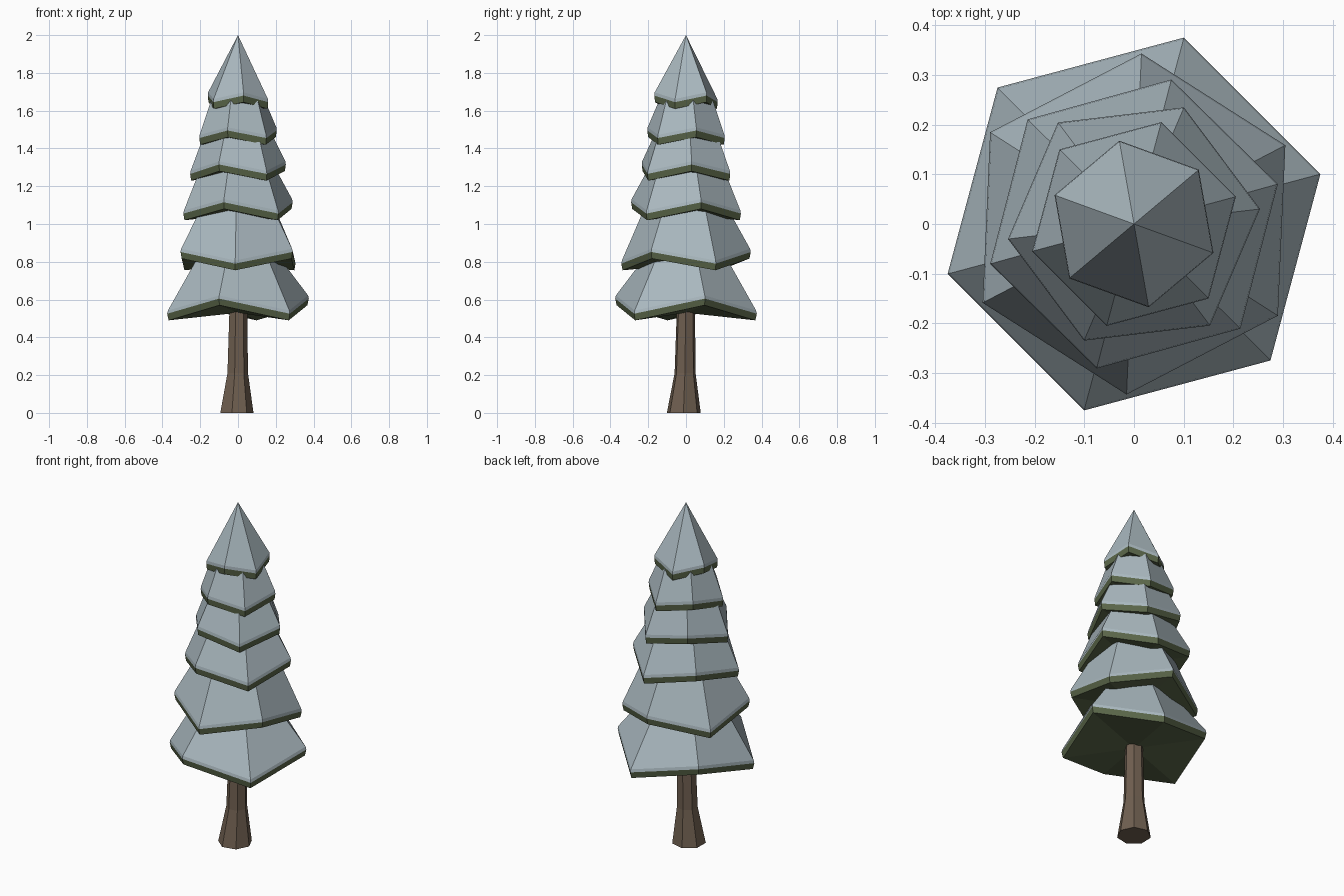
import bpy, bmesh
from math import sin, cos, radians

if "Cube" in bpy.data.objects:
    bpy.data.objects.remove(bpy.data.objects["Cube"])


def material(name, rgb):
    m = bpy.data.materials.new(name)
    m.diffuse_color = (*rgb, 1)
    m.use_nodes = True
    m.node_tree.nodes["Principled BSDF"].inputs["Base Color"].default_value = m.diffuse_color
    return m


SNOW = material("snow", (0.40, 0.48, 0.52))
GREEN = material("needles", (0.10, 0.13, 0.065))
BARK = material("bark", (0.16, 0.115, 0.08))


def ring(bm, n, r, angle, z, wave=0.0, cx=0.0, cy=0.0):
    """Polygon of n corners; every other corner is raised by wave."""
    return [bm.verts.new((cx + r * cos(radians(angle + 360 * i / n)),
                          cy + r * sin(radians(angle + 360 * i / n)),
                          z + (wave if i % 2 == 0 else 0))) for i in range(n)]


def bridge(bm, a, b, mat=0):
    n = len(a)
    for i in range(n):
        j = (i + 1) % n
        bm.faces.new((a[i], a[j], b[j], b[i])).material_index = mat


def fan(bm, a, z, mat=0):
    tip = bm.verts.new((0, 0, z))
    for i in range(len(a)):
        bm.faces.new((a[i], a[(i + 1) % len(a)], tip)).material_index = mat


def finish(bm, name, mats):
    bmesh.ops.recalc_face_normals(bm, faces=bm.faces)
    me = bpy.data.meshes.new(name)
    bm.to_mesh(me)
    bm.free()
    for m in mats:
        me.materials.append(m)
    bpy.context.collection.objects.link(bpy.data.objects.new(name, me))


# Trunk: seven-sided, flared and slightly off-centre at the foot
bm = bmesh.new()
foot = ring(bm, 7, 0.092, -1, 0, cx=-0.01, cy=-0.012)
knee = ring(bm, 7, 0.057, -1, 0.21, cx=-0.004, cy=-0.005)
head = ring(bm, 7, 0.048, -1, 0.60)
bridge(bm, foot, knee)
bridge(bm, knee, head)
bm.faces.new(foot)
bm.faces.new(head)
finish(bm, "trunk", [BARK])

# Branch tiers: rim radius, angle of a raised corner, low rim z, rim wave, top radius, top z
TIERS = [
    (0.388, 15, 0.49, 0.08, 0.205, 0.85),
    (0.343, 87.5, 0.755, 0.062, 0.222, 1.08),
    (0.300, 15.5, 1.02, 0.06, 0.208, 1.29),
    (0.255, 6.8, 1.23, 0.05, 0.178, 1.48),
    (0.212, 75 + 60, 1.42, 0.04, 0.145, 1.66),
    (0.170, 40, 1.61, 0.035, 0.0, 2.0),
]
for k, (r, ang, z, wave, top_r, top_z) in enumerate(TIERS):
    bm = bmesh.new()
    under = ring(bm, 6, r * 0.98, ang, z, wave)
    edge = ring(bm, 6, r, ang, z + 0.035, wave)
    lip = ring(bm, 6, r * 0.99, ang, z + 0.052, wave)
    fan(bm, under, z + wave / 2, 1)
    bridge(bm, under, edge, 1)
    bridge(bm, edge, lip)
    if top_r:
        top = ring(bm, 6, top_r, ang, top_z)
        bridge(bm, lip, top)
        bm.faces.new(top)
    else:
        fan(bm, lip, top_z)
    finish(bm, f"branch_tier_{k + 1}", [SNOW, GREEN])
